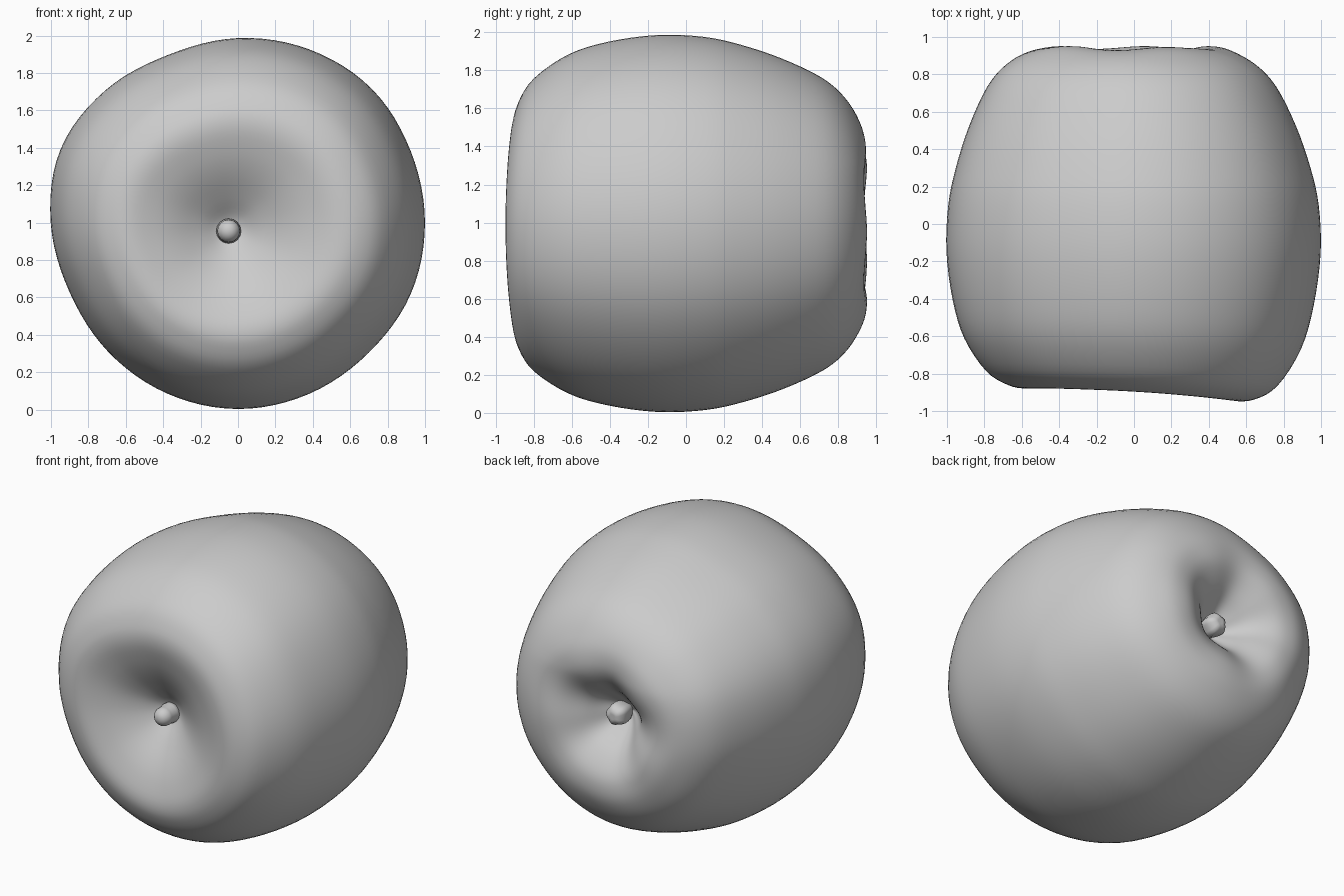
import bpy, bmesh, math
from mathutils import Vector

if "Cube" in bpy.data.objects:
    bpy.data.objects.remove(bpy.data.objects["Cube"])


def catmull(p0, p1, p2, p3, t):
    return 0.5 * (2 * p1 + (p2 - p0) * t + (2 * p0 - 5 * p1 + 4 * p2 - p3) * t * t
                  + (3 * p1 - p0 - 3 * p2 + p3) * t ** 3)


def smooth_path(pts, steps):
    v = [Vector(p) for p in pts]
    v = [v[0] * 2 - v[1]] + v + [v[-1] * 2 - v[-2]]
    out = [catmull(*v[i:i + 4], k / steps) for i in range(len(v) - 3) for k in range(steps)]
    return out + [v[-2]]


def loft(name, path, sides, place):
    """Spin (radius, y) rings around y; first and last path points become poles."""
    bm = bmesh.new()
    rings = []
    for r, y in path[1:-1]:
        rings.append([bm.verts.new(place(r, y, math.tau * i / sides)) for i in range(sides)])
    poles = [bm.verts.new(place(0, path[k][1], 0)) for k in (0, -1)]
    for i in range(sides):
        j = (i + 1) % sides
        for a, b in zip(rings, rings[1:]):
            bm.faces.new((a[i], a[j], b[j], b[i]))
        bm.faces.new((poles[0], rings[0][j], rings[0][i]))
        bm.faces.new((poles[1], rings[-1][i], rings[-1][j]))
    bmesh.ops.recalc_face_normals(bm, faces=bm.faces)
    me = bpy.data.meshes.new(name)
    bm.to_mesh(me)
    bm.free()
    me.polygons.foreach_set("use_smooth", [True] * len(me.polygons))
    ob = bpy.data.objects.new(name, me)
    bpy.context.collection.objects.link(ob)
    return ob


# Irregular outline seen from the front: radius every 22.5 degrees from +x
outline = [0.998, 0.998, 1.01, 1.0, 0.985, 0.97, 1.0, 1.025,
           1.0, 0.973, 0.978, 0.988, 0.995, 0.99, 0.985, 0.998]


def outline_at(ang):
    n = len(outline)
    u = ang / math.tau * n
    i = int(u)
    return catmull(*[outline[(i + k) % n] for k in (-1, 0, 1, 2)], u - i)


def apple_point(r, y, ang):
    rr = r * outline_at(ang)
    x = rr * math.cos(ang) - 0.045 * max(0, 1 - r)
    z = 1 + rr * math.sin(ang)
    if y < 0:
        # tilted stem end, rounder at top and bottom
        w = min(1, -y / 0.9)
        z -= 0.05 * max(0, 1 - r) * w
        y += (0.06 * (z - 1) ** 2 - 0.06 * x) * w * w
    else:
        # calyx end, slightly leaning back at the top and puckered in the hollow
        y -= 0.06 * max(0, z - 1.3) * min(1, y)
        if r < 0.6:
            y += 0.01 * math.sin(math.pi * r / 0.6) * math.cos(5 * ang + 0.6)
    return (x, y, z)


# Fruit body with stem hollow and calyx hollow
profile = [(0, -0.63), (0.07, -0.655), (0.17, -0.725), (0.3, -0.81), (0.42, -0.87),
           (0.55, -0.912), (0.66, -0.9), (0.78, -0.825), (0.9, -0.64), (0.965, -0.42),
           (1.0, -0.15), (0.99, 0.1), (0.948, 0.3), (0.875, 0.52), (0.775, 0.73),
           (0.67, 0.85), (0.54, 0.925), (0.43, 0.943), (0.33, 0.92), (0.22, 0.845),
           (0.13, 0.745), (0.06, 0.68), (0, 0.65)]
loft("apple_body", smooth_path(profile, 4), 96, apple_point)

# Short stem in the front hollow
stem = [(0, -0.785), (0.035, -0.775), (0.06, -0.74), (0.06, -0.7), (0.065, -0.64), (0, -0.6)]
loft("stem", smooth_path(stem, 2), 16,
     lambda r, y, a: (-0.05 + r * math.cos(a), y, 0.955 + r * math.sin(a)))

# Dried calyx knob in the back hollow
knob = [(0, 0.62), (0.05, 0.66), (0.07, 0.73), (0.065, 0.78), (0.035, 0.81), (0, 0.81)]


def knob_point(r, y, a):
    r *= 1 + 0.08 * math.cos(5 * a)
    return (-0.015 + r * math.cos(a), y, 1.0 + r * math.sin(a))


loft("calyx", smooth_path(knob, 2), 20, knob_point)
